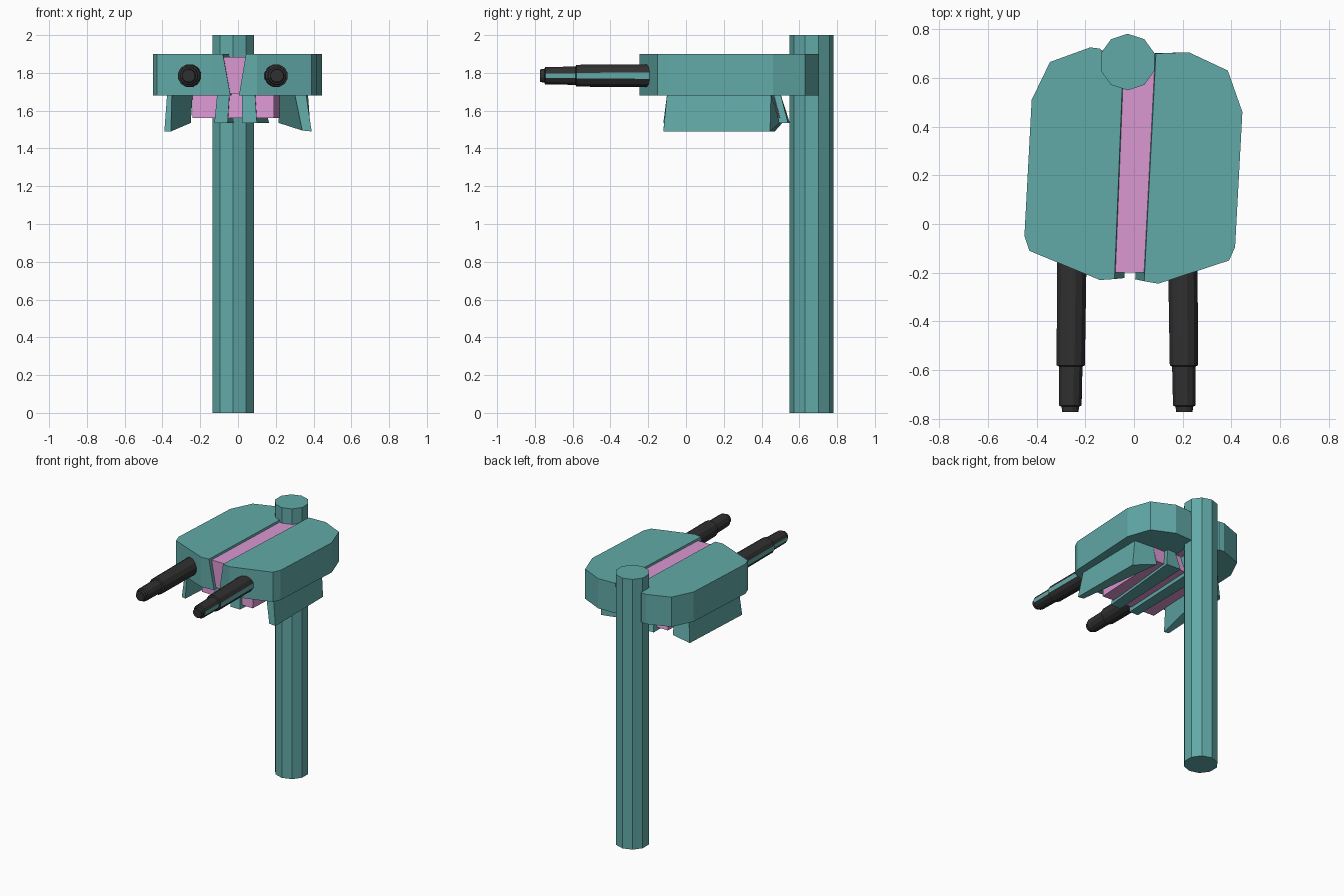
import bpy, bmesh, math
from mathutils import Vector

if "Cube" in bpy.data.objects:
    bpy.data.objects.remove(bpy.data.objects["Cube"])


def material(name, rgb):
    m = bpy.data.materials.new(name)
    m.diffuse_color = (*rgb, 1)
    m.use_nodes = True
    m.node_tree.nodes["Principled BSDF"].inputs["Base Color"].default_value = m.diffuse_color
    return m


TEAL = material("teal", (0.12, 0.40, 0.39))
PINK = material("pink", (0.70, 0.31, 0.64))
BLACK = material("black", (0.03, 0.03, 0.03))


def loft(name, rings, mats, rule=None):
    """Closed solid through a list of rings with equal point counts."""
    bm = bmesh.new()
    vs = [[bm.verts.new(p) for p in r] for r in rings]
    n = len(vs[0])
    for a, b in zip(vs, vs[1:]):
        for i in range(n):
            j = (i + 1) % n
            bm.faces.new((a[i], a[j], b[j], b[i]))
    bm.faces.new(vs[0])
    bm.faces.new(vs[-1])
    bmesh.ops.recalc_face_normals(bm, faces=bm.faces[:])
    bm.normal_update()
    if rule:
        for f in bm.faces:
            f.material_index = rule(f)
    me = bpy.data.meshes.new(name)
    bm.to_mesh(me)
    bm.free()
    for m in mats:
        me.materials.append(m)
    ob = bpy.data.objects.new(name, me)
    bpy.context.collection.objects.link(ob)
    return ob


def at_z(pts, z):
    return [(x, y, z) for x, y in pts]


# upright pole
pole = [(-0.026 + 0.116 * math.cos(math.radians(36 * i + 18)),
         0.665 + 0.116 * math.sin(math.radians(36 * i + 18))) for i in range(10)]
loft("pole", [at_z(pole, 0), at_z(pole, 2)], [TEAL])

# two body halves, inner walls leaning towards the bottom of the groove
left = [(-0.14, 0.72), (-0.18, 0.725), (-0.345, 0.665), (-0.42, 0.51),
        (-0.45, -0.05), (-0.43, -0.11), (-0.14, -0.23)]
right = [(0.225, 0.705), (0.385, 0.63), (0.445, 0.46), (0.415, -0.095),
         (0.39, -0.15), (0.10, -0.245)]
loft("left_body", [at_z(left + [(-0.04, -0.222), (-0.005, 0.60)], 1.68),
                   at_z(left + [(-0.08, -0.226), (-0.047, 0.60)], 1.90)], [TEAL])
loft("right_body", [at_z(right + [(0.005, -0.227), (0.05, 0.70)], 1.68),
                    at_z(right + [(0.042, -0.235), (0.09, 0.70)], 1.90)], [TEAL])

# pink wedge filling the groove
loft("groove_strip", [at_z([(-0.042, -0.20), (0.01, -0.20), (0.05, 0.66), (-0.005, 0.62)], 1.69),
                      at_z([(-0.081, -0.20), (0.043, -0.20), (0.09, 0.66), (-0.046, 0.62)], 1.885)], [PINK])

# pink block under the body, rear end leaning back
loft("under_block", [at_z([(-0.24, -0.08), (0.19, -0.10), (0.22, 0.495), (-0.21, 0.515)], 1.56),
                     at_z([(-0.24, -0.07), (0.19, -0.09), (0.22, 0.46), (-0.21, 0.48)], 1.69)], [PINK])

# teal ribs below the block
loft("left_rib", [at_z([(-0.125, -0.11), (-0.055, -0.11), (-0.025, 0.55), (-0.12, 0.55)], 1.535),
                  at_z([(-0.11, -0.10), (-0.045, -0.10), (-0.01, 0.50), (-0.075, 0.50)], 1.69)], [TEAL])
loft("right_rib", [at_z([(0.022, -0.12), (0.10, -0.12), (0.165, 0.54), (0.05, 0.545)], 1.535),
                   at_z([(0.022, -0.10), (0.09, -0.10), (0.125, 0.50), (0.06, 0.50)], 1.69)], [TEAL])

# outer fins, thin at the front and wide at the rear
loft("left_fin", [[(-0.39, -0.10, 1.49), (-0.355, -0.11, 1.49), (-0.25, 0.51, 1.535), (-0.36, 0.47, 1.49)],
                  at_z([(-0.375, -0.08), (-0.35, -0.09), (-0.24, 0.48), (-0.345, 0.46)], 1.69)], [TEAL])
loft("right_fin", [[(0.39, -0.12, 1.49), (0.34, -0.12, 1.495), (0.215, 0.495, 1.535), (0.385, 0.445, 1.49)],
                   at_z([(0.36, -0.10), (0.30, -0.10), (0.22, 0.46), (0.37, 0.45)], 1.69)], [TEAL])


# stepped handles with a teal stripe along the outer side
def handle(name, x, side):
    steps = [(-0.10, 0.063), (-0.58, 0.060), (-0.585, 0.050),
             (-0.745, 0.048), (-0.75, 0.037), (-0.772, 0.035)]
    rings = []
    for y, r in steps:
        cx = x + 0.01 * (y + 0.6) * -side
        rings.append([(cx + r * math.cos(math.radians(30 * i + 15)), y,
                       1.785 + r * math.sin(math.radians(30 * i + 15))) for i in range(12)])

    def stripe(f):
        long_face = max(e.calc_length() for e in f.edges) > 0.1
        return 1 if long_face and f.normal.dot(Vector((side, 0, 0))) > 0.98 else 0
    loft(name, rings, [BLACK, TEAL], stripe)


handle("left_handle", -0.26, -1)
handle("right_handle", 0.205, 1)
